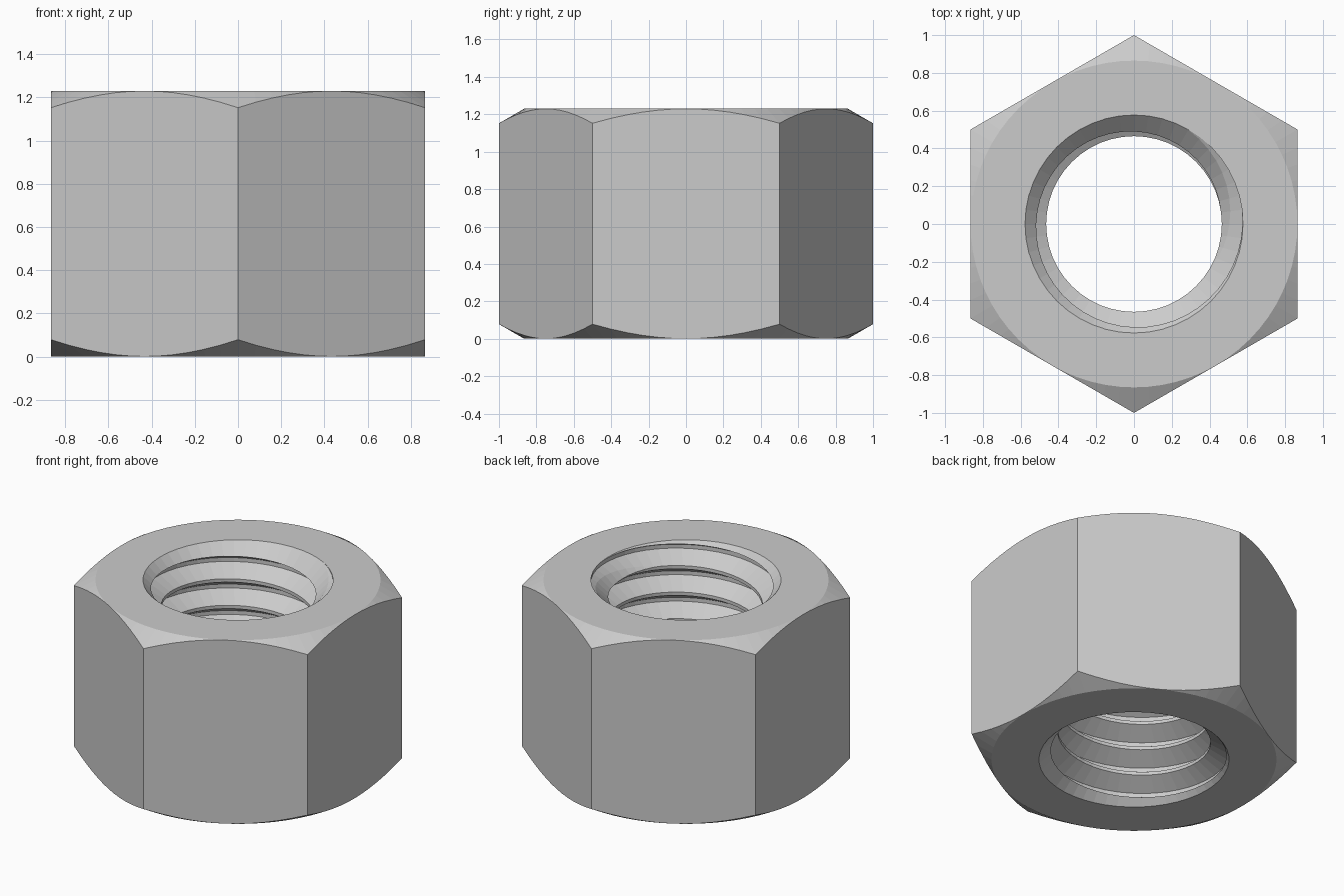
import bpy, bmesh
from math import cos, sin, pi, tan, radians

cube = bpy.data.objects.get("Cube")
if cube:
    bpy.data.objects.remove(cube, do_unlink=True)

HEIGHT = 1.23
FLAT = 0.865                      # radius of the flat end faces
MAJOR, MINOR = 0.577, 0.465       # thread radii
PITCH = 0.1776
BORE_SEGS = 48

steel = bpy.data.materials.new("steel grey")
steel.use_nodes = True
steel.diffuse_color = (0.6, 0.6, 0.6, 1)
steel.node_tree.nodes["Principled BSDF"].inputs["Base Color"].default_value = (0.6, 0.6, 0.6, 1)


def make_object(name, bm):
    bmesh.ops.recalc_face_normals(bm, faces=bm.faces)
    mesh = bpy.data.meshes.new(name)
    bm.to_mesh(mesh)
    bm.free()
    mesh.materials.append(steel)
    obj = bpy.data.objects.new(name, mesh)
    bpy.context.collection.objects.link(obj)
    return obj


def sweep(name, profile, angles, rise=0.0):
    """Carry a closed (radius, z) outline round the z axis, rising per turn."""
    bm = bmesh.new()
    rings = [[bm.verts.new((r * cos(a), r * sin(a), z + rise * a / (2 * pi)))
              for r, z in profile] for a in angles]
    for one, two in zip(rings, rings[1:]):
        for i in range(len(profile)):
            j = (i + 1) % len(profile)
            bm.faces.new((one[i], one[j], two[j], two[i]))
    bm.faces.new(rings[0])
    bm.faces.new(rings[-1])
    return make_object(name, bm)


def lathe(name, profile, segs):
    """Solid of revolution from an open (radius, z) outline with flat ends."""
    bm = bmesh.new()
    rings = [[bm.verts.new((r * cos(2 * pi * k / segs), r * sin(2 * pi * k / segs), z))
              for k in range(segs)] for r, z in profile]
    for low, high in zip(rings, rings[1:]):
        for k in range(segs):
            n = (k + 1) % segs
            bm.faces.new((low[k], low[n], high[n], high[k]))
    bm.faces.new(rings[0])
    bm.faces.new(rings[-1])
    return make_object(name, bm)


def combine(target, cutter, operation):
    mod = target.modifiers.new(cutter.name, 'BOOLEAN')
    mod.operation = operation
    mod.solver = 'EXACT'
    mod.object = cutter
    bpy.context.view_layer.objects.active = target
    bpy.ops.object.modifier_apply(modifier=mod.name)
    bpy.data.objects.remove(cutter, do_unlink=True)


# Hexagonal body, corners towards front and back
bm = bmesh.new()
base = bm.faces.new([bm.verts.new((cos(a), sin(a), 0))
                     for a in (pi / 6 + k * pi / 3 for k in range(6))])
top = bmesh.ops.extrude_face_region(bm, geom=[base])
bmesh.ops.translate(bm, vec=(0, 0, HEIGHT),
                    verts=[v for v in top["geom"] if isinstance(v, bmesh.types.BMVert)])
nut = make_object("hex_nut", bm)

# Conical chamfers on the outer corners
drop = (1.1 - FLAT) * tan(radians(30))
combine(nut, lathe("corner_chamfer", [(FLAT, 0), (1.1, drop), (1.1, HEIGHT - drop),
                                      (FLAT, HEIGHT)], 72), 'INTERSECT')

# Bore with a countersink at each end
sink = MAJOR - MINOR
e = 0.05
combine(nut, lathe("bore", [(MAJOR + e, -e), (MINOR, sink), (MINOR, HEIGHT - sink),
                            (MAJOR + e, HEIGHT + e)], BORE_SEGS), 'DIFFERENCE')

# Right-handed helical thread groove with sixty degree flanks
inner = MINOR - 0.01
mid = HEIGHT - sink - 0.005 - PITCH * 7 / 16
slope = tan(radians(30))
half_root = PITCH * 7 / 16 - sink * slope
half_open = half_root + (MAJOR - inner) * slope
groove = [(inner, mid - half_open), (MAJOR, mid - half_root),
          (MAJOR, mid + half_root), (inner, mid + half_open)]
turns = range(-8 * BORE_SEGS, 2 * BORE_SEGS + 1)
combine(nut, sweep("thread_groove", groove, [2 * pi * k / BORE_SEGS for k in turns], PITCH),
        'DIFFERENCE')
